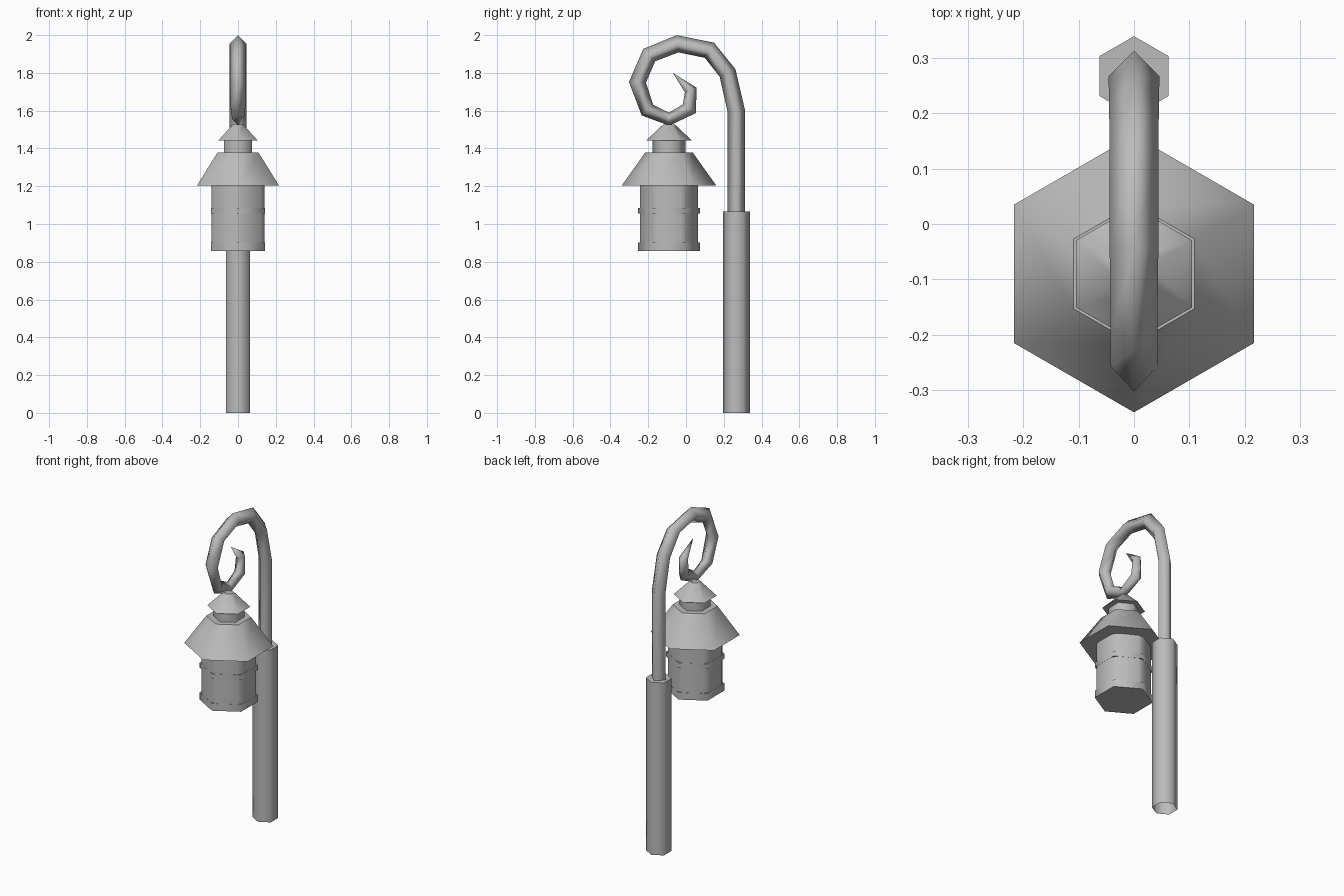
import bpy, bmesh, math
from mathutils import Vector

cube = bpy.data.objects.get("Cube")
if cube:
    bpy.data.objects.remove(cube)

LAMP_Y, POST_Y = -0.09, 0.267

metal = bpy.data.materials.new("grey metal")
metal.use_nodes = True
GREY = (0.5, 0.5, 0.5, 1)
metal.diffuse_color = GREY
metal.node_tree.nodes["Principled BSDF"].inputs["Base Color"].default_value = GREY


def finish(name, bm):
    mesh = bpy.data.meshes.new(name)
    bmesh.ops.recalc_face_normals(bm, faces=bm.faces)
    bm.to_mesh(mesh)
    bm.free()
    mesh.materials.append(metal)
    obj = bpy.data.objects.new(name, mesh)
    bpy.context.collection.objects.link(obj)
    return obj


def bridge(bm, lower, upper):
    n = len(lower)
    for i in range(n):
        j = (i + 1) % n
        bm.faces.new((lower[i], lower[j], upper[j], upper[i])).smooth = True


def cap(bm, ring):
    """Close a ring with a flat face that keeps a crisp rim."""
    for edge in bm.faces.new(ring).edges:
        edge.smooth = False


def hexagon(name, y, profile, bottom=True, chamfer=0):
    """Six-sided turned part, corners on the y axis; profile is (radius, height)."""
    bm = bmesh.new()
    rings = []
    for r, z in profile:
        angles = [math.radians(90 + 60 * i) for i in range(6)]
        rings.append([bm.verts.new((r * math.cos(a), y + r * math.sin(a), z)) for a in angles])
    for lower, upper in zip(rings, rings[1:]):
        bridge(bm, lower, upper)
    if bottom:
        cap(bm, rings[0])
    cap(bm, rings[-1])
    if chamfer:
        upright = [e for e in bm.edges if abs(e.verts[0].co.z - e.verts[1].co.z) > 0.01]
        bmesh.ops.bevel(bm, geom=upright, offset=chamfer, segments=1, affect='EDGES')
    return finish(name, bm)


def hook(name, path):
    """Four-sided tube swept in the yz plane; path is (y, z, radius)."""
    bm = bmesh.new()
    pts = [Vector((0, y, z)) for y, z, r in path]
    side = Vector((1, 0, 0))
    rings = []
    for i in range(len(pts) - 1):
        ahead = (pts[i + 1] - pts[i]).normalized()
        behind = (pts[i] - pts[i - 1]).normalized() if i else ahead
        out = (ahead + behind).normalized().cross(side)
        r = path[i][2]
        miter = r / math.cos(ahead.angle(behind) / 2)
        rings.append([bm.verts.new(pts[i] + d) for d in
                      (side * r, out * miter, -side * r, -out * miter)])
    for lower, upper in zip(rings, rings[1:]):
        bridge(bm, lower, upper)
    # pointed end of the scroll
    tip = bm.verts.new(pts[-1])
    for i in range(4):
        bm.faces.new((rings[-1][i], rings[-1][(i + 1) % 4], tip)).smooth = True
    return finish(name, bm)


# Post, open underneath
hexagon("post", POST_Y, [(0.072, 0), (0.072, 1.065)], bottom=False)

# Curled arm
hook("scroll_arm", [
    (0.267, 1.05, 0.046), (0.267, 1.595, 0.046), (0.22, 1.80, 0.045),
    (0.124, 1.92, 0.044), (-0.045, 1.954, 0.044), (-0.195, 1.894, 0.042),
    (-0.257, 1.75, 0.042), (-0.204, 1.603, 0.038), (-0.09, 1.555, 0.031),
    (0.018, 1.61, 0.036), (0.025, 1.71, 0.03), (-0.07, 1.80, 0)])

# Lantern body with full-cornered bands
hexagon("lantern_body", LAMP_Y, [(0.163, 0.86), (0.163, 1.21)], chamfer=0.021)
for label, low, high in (("lower", 0.858, 0.902), ("upper", 1.055, 1.085)):
    hexagon(label + "_band", LAMP_Y, [(0.164, low), (0.164, high)])

# Roof, neck and top cap
hexagon("roof", LAMP_Y, [(0.25, 1.204), (0.126, 1.378)])
hexagon("roof_neck", LAMP_Y, [(0.087, 1.37), (0.087, 1.445)])
hexagon("top_cap", LAMP_Y, [(0.121, 1.442), (0.03, 1.528)])
